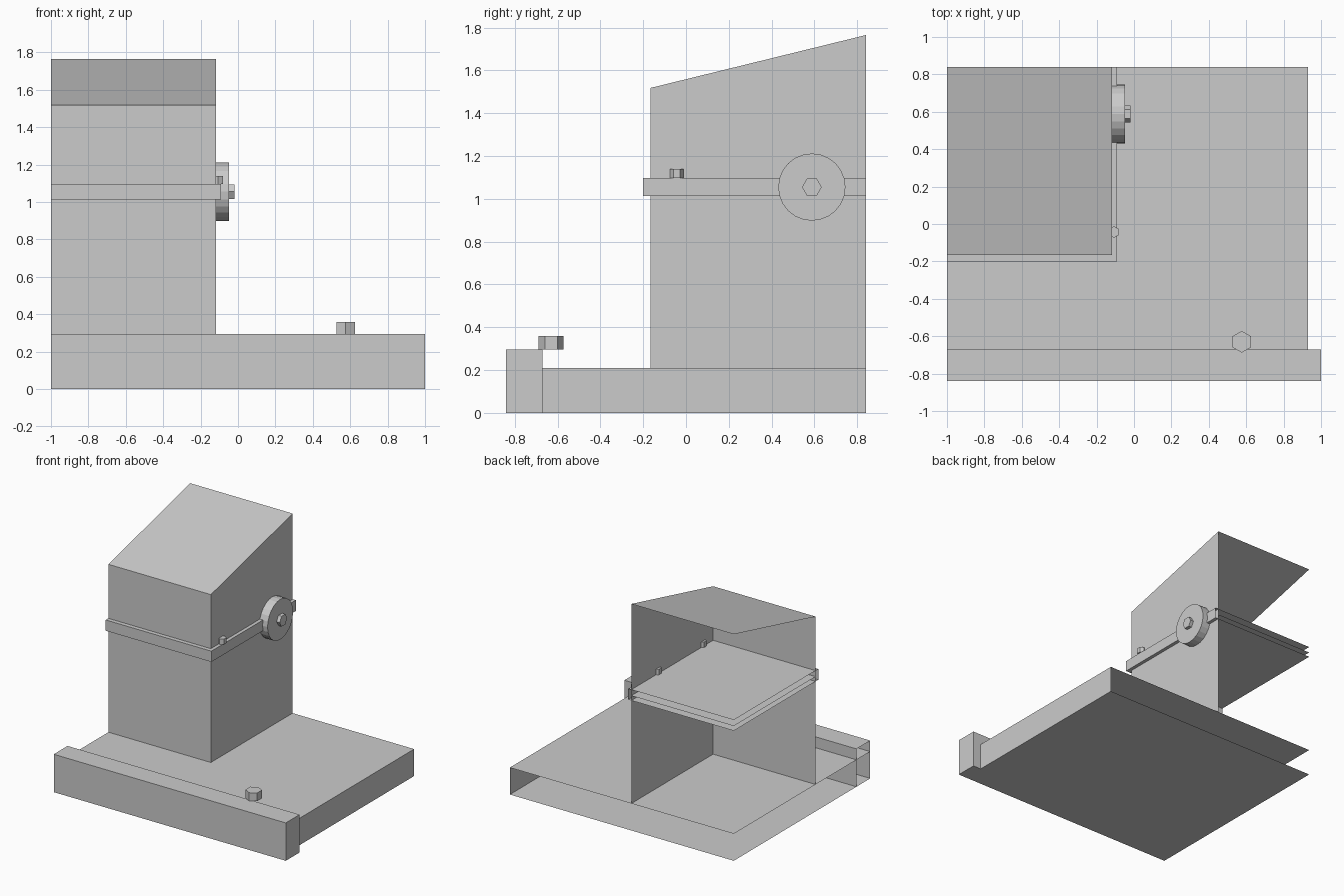
import bpy, bmesh, math
from mathutils import Vector

if "Cube" in bpy.data.objects:
    bpy.data.objects.remove(bpy.data.objects["Cube"])

grey = bpy.data.materials.new("plain grey")
grey.diffuse_color = (0.6, 0.6, 0.6, 1)
grey.use_nodes = True
grey.node_tree.nodes["Principled BSDF"].inputs["Base Color"].default_value = grey.diffuse_color


def finish(name, bm):
    me = bpy.data.meshes.new(name)
    bm.to_mesh(me)
    bm.free()
    me.materials.append(grey)
    ob = bpy.data.objects.new(name, me)
    bpy.context.collection.objects.link(ob)
    return ob


def open_box(name, lo, hi, drop, back_rise=0.0):
    """Box without the faces whose normals are listed in drop."""
    bm = bmesh.new()
    bmesh.ops.create_cube(bm, size=1)
    bm.normal_update()
    gone = [f for f in bm.faces if any(f.normal.dot(Vector(d)) > 0.9 for d in drop)]
    bmesh.ops.delete(bm, geom=gone, context='FACES')
    for v in bm.verts:
        rise = back_rise if v.co.y > 0 and v.co.z > 0 else 0
        v.co = Vector([hi[i] if v.co[i] > 0 else lo[i] for i in range(3)])
        v.co.z += rise
    return finish(name, bm)


def prism(name, start, depth, radius, sides, axis):
    """Regular prism with corners along y, extruded along x or z."""
    bm = bmesh.new()
    ring = []
    for i in range(sides):
        a = 2 * math.pi * i / sides
        c, s = radius * math.cos(a), radius * math.sin(a)
        off = (0, c, s) if axis == 'x' else (-s, c, 0)
        ring.append(bm.verts.new(Vector(start) + Vector(off)))
    face = bm.faces.new(ring)
    ext = bmesh.ops.extrude_face_region(bm, geom=[face], use_keep_orig=True)
    move = Vector((depth, 0, 0)) if axis == 'x' else Vector((0, 0, depth))
    bmesh.ops.translate(bm, vec=move,
                        verts=[g for g in ext['geom'] if isinstance(g, bmesh.types.BMVert)])
    bmesh.ops.recalc_face_normals(bm, faces=bm.faces)
    return finish(name, bm)


LEFT, BACK, FRONT, DOWN = (-1, 0, 0), (0, 1, 0), (0, -1, 0), (0, 0, -1)

# Base slab and the beam along its front edge, open on the two cut sides
open_box("base_slab", (-1, -0.838, 0), (0.93, 0.84, 0.21), [LEFT, BACK, FRONT])
open_box("front_beam", (-1, -0.84, 0), (1, -0.67, 0.295), [LEFT])

# Tower: lower block and slope-topped upper block
open_box("lower_tower", (-1, -0.167, 0.21), (-0.117, 0.84, 1.05), [LEFT, BACK, DOWN])
open_box("upper_tower", (-1, -0.167, 1.05), (-0.117, 0.84, 1.518),
         [LEFT, BACK, DOWN], back_rise=0.247)

# Band wrapped round the tower
open_box("tower_band", (-1, -0.2, 1.013), (-0.09, 0.84, 1.097), [LEFT, BACK])

# Round plate with its hexagonal nut
prism("round_plate", (-0.117, 0.588, 1.055), 0.07, 0.157, 24, 'x')
prism("plate_nut", (-0.047, 0.588, 1.055), 0.027, 0.046, 6, 'x')

# Bolts: one on the base, two on the band
prism("base_bolt", (0.576, -0.63, 0.295), 0.064, 0.058, 6, 'z')
for i, y in enumerate((-0.043, 0.51)):
    prism(f"band_bolt_{i + 1}", (-0.107, y, 1.097), 0.043, 0.031, 6, 'z')
